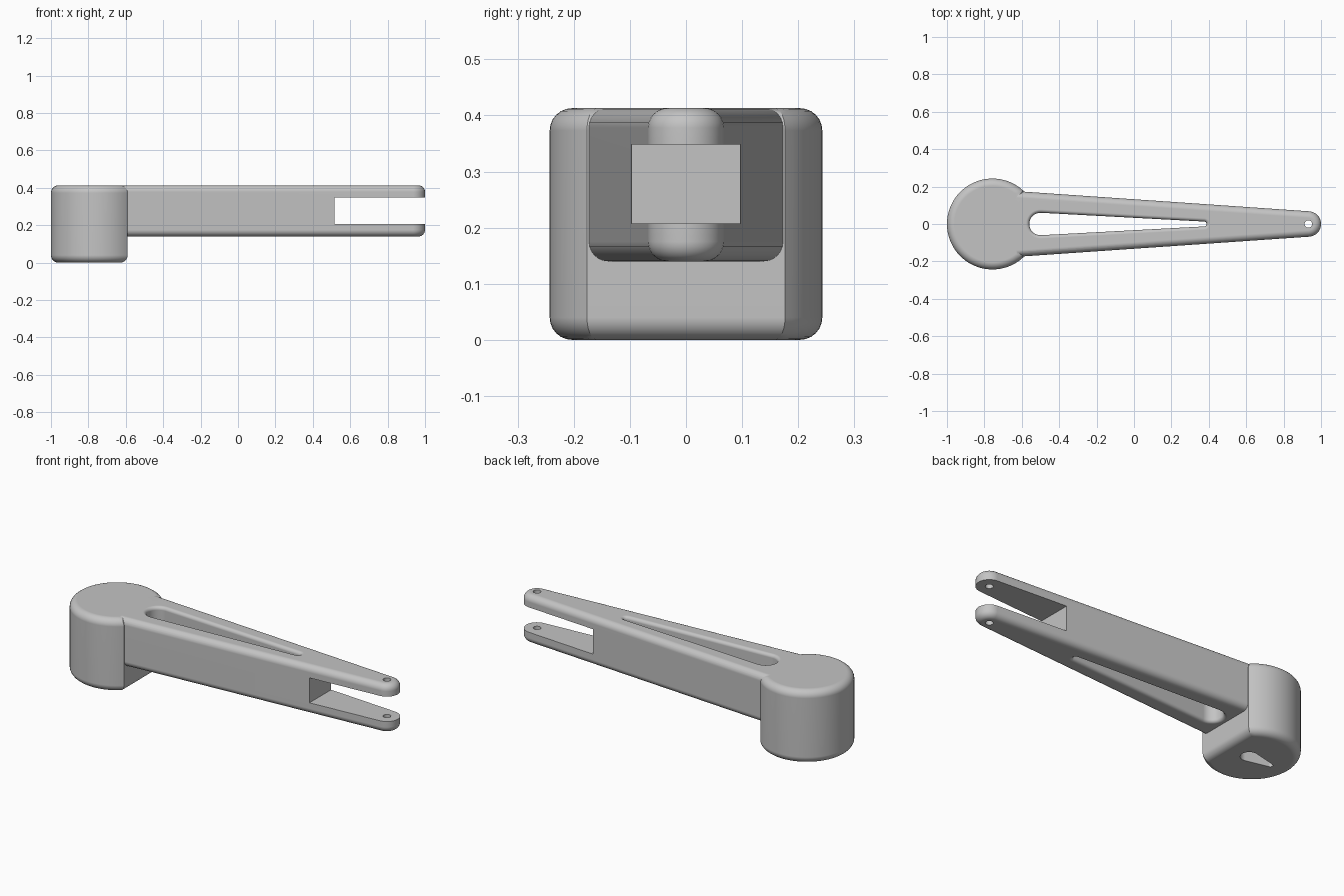
import bpy, bmesh, math

if "Cube" in bpy.data.objects:
    bpy.data.objects.remove(bpy.data.objects["Cube"], do_unlink=True)

HEAD_X, HEAD_R, FLAT_X = -0.757, 0.243, -0.59
TIP_X, TOP, UNDER = 0.932, 0.413, 0.14

grey = bpy.data.materials.new("plain grey")
grey.use_nodes = True
grey.diffuse_color = (0.55, 0.55, 0.55, 1)
grey.node_tree.nodes["Principled BSDF"].inputs["Base Color"].default_value = (0.55, 0.55, 0.55, 1)


def arc(cx, r, a0, a1, n):
    return [(cx + r * math.cos(a0 + (a1 - a0) * i / n),
             r * math.sin(a0 + (a1 - a0) * i / n)) for i in range(n + 1)]


def taper(xa, ra, xb, rb, n=20):
    """Outline around a large circle and a small one, grown by an offset."""
    a = math.acos((ra - rb) / (xb - xa))
    return lambda o: arc(xb, rb + o, -a, a, n) + arc(xa, ra + o, a, 2 * math.pi - a, n)


def head_outline(o):
    """Circle cut flat on the arm side."""
    r = HEAD_R + o
    a = math.acos((FLAT_X + o - HEAD_X) / r)
    return arc(HEAD_X, r, a, 2 * math.pi - a, 56)


def layers(z0, z1, f, sign, steps=6):
    """Heights and offsets that round both rims with radius f."""
    ts = [math.pi / 2 * i / steps for i in range(steps + 1)]
    low = [(z0 + f - f * math.sin(t), sign * f * (1 - math.cos(t))) for t in reversed(ts)]
    return low + [(z0 + z1 - z, o) for z, o in reversed(low)]


def loft(name, outline, levels):
    bm = bmesh.new()
    rings = [[bm.verts.new((x, y, z)) for x, y in outline(o)] for z, o in levels]
    n = len(rings[0])
    for lo, hi in zip(rings, rings[1:]):
        for i in range(n):
            j = (i + 1) % n
            bm.faces.new((lo[i], lo[j], hi[j], hi[i]))
    bm.faces.new(rings[0][::-1])
    bm.faces.new(rings[-1])
    bmesh.ops.recalc_face_normals(bm, faces=bm.faces)
    mesh = bpy.data.meshes.new(name)
    bm.to_mesh(mesh)
    bm.free()
    mesh.materials.append(grey)
    ob = bpy.data.objects.new(name, mesh)
    bpy.context.collection.objects.link(ob)
    return ob


def combine(target, other, operation):
    mod = target.modifiers.new(operation, 'BOOLEAN')
    mod.operation, mod.solver, mod.object = operation, 'EXACT', other
    bpy.ops.object.select_all(action='DESELECT')
    bpy.context.view_layer.objects.active = target
    target.select_set(True)
    bpy.ops.object.modifier_apply(modifier=mod.name)
    bpy.data.objects.remove(other, do_unlink=True)


# Round head with a flat side, joined to the tapered arm
lever = loft("lever_arm", head_outline, layers(0, TOP, 0.04, -1))
arm = loft("arm", taper(HEAD_X, 0.184, TIP_X, 0.068), layers(UNDER, TOP, 0.035, -1))
combine(lever, arm, 'UNION')

# Long teardrop window with softened rims
rim = 0.018
window = loft("window_cutter", taper(-0.5, 0.06, 0.375, 0.013),
              [(UNDER - 0.05, rim)] + layers(UNDER, TOP, rim, 1) + [(TOP + 0.05, rim)])
combine(lever, window, 'DIFFERENCE')

# Fork slot between the two prongs
slot = loft("slot_cutter", lambda o: [(0.515, -0.3), (1.2, -0.3), (1.2, 0.3), (0.515, 0.3)],
            [(0.207, 0), (0.348, 0)])
combine(lever, slot, 'DIFFERENCE')

# Pin hole through both prongs
pin = loft("pin_cutter", lambda o: arc(TIP_X, 0.02, 0, 2 * math.pi * 23 / 24, 23),
           [(0.05, 0), (0.5, 0)])
combine(lever, pin, 'DIFFERENCE')

# Blind teardrop socket under the head
socket = loft("socket_cutter", lambda o: [(2 * HEAD_X - x, y) for x, y in
                                          taper(HEAD_X - 0.015, 0.045, HEAD_X + 0.12, 0.014)(o)],
              [(-0.1, 0), (0.2, 0)])
combine(lever, socket, 'DIFFERENCE')

# Smooth the rounded surfaces, keep flats and corners crisp
bpy.ops.object.shade_smooth_by_angle(angle=math.radians(30))
weighted = lever.modifiers.new("weighted_normals", 'WEIGHTED_NORMAL')
weighted.keep_sharp = True
